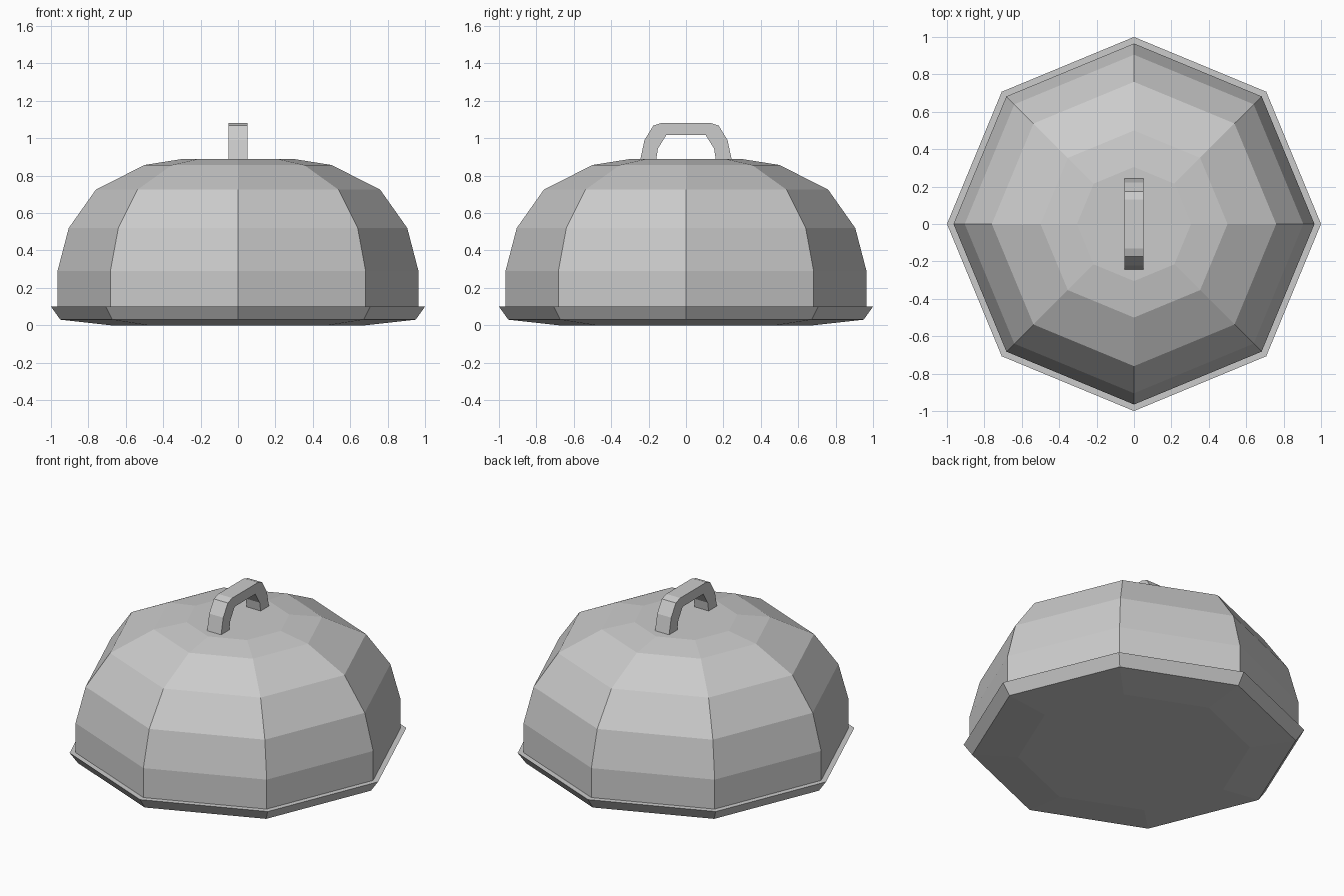
import bpy, bmesh
from math import cos, sin, pi

if "Cube" in bpy.data.objects:
    bpy.data.objects.remove(bpy.data.objects["Cube"])


def finish(name, bm):
    bmesh.ops.recalc_face_normals(bm, faces=bm.faces)
    mesh = bpy.data.meshes.new(name)
    bm.to_mesh(mesh)
    bm.free()
    obj = bpy.data.objects.new(name, mesh)
    bpy.context.collection.objects.link(obj)
    return obj


def lathe(name, profile, sides=8):
    """Revolve (radius, z) points into a capped octagonal solid."""
    bm = bmesh.new()
    rings = [[bm.verts.new((r * cos(2 * pi * i / sides), r * sin(2 * pi * i / sides), z))
              for i in range(sides)] for r, z in profile]
    for a, b in zip(rings, rings[1:]):
        for i in range(sides):
            j = (i + 1) % sides
            bm.faces.new((a[i], a[j], b[j], b[i]))
    bm.faces.new(rings[0][::-1])
    bm.faces.new(rings[-1])
    return finish(name, bm)


# Shallow tray with a flared rim
lathe("tray", [(0.68, 0), (0.95, 0.03), (1.0, 0.10)])

# Faceted dome cover, seated on the tray
lathe("dome_cover", [(0.965, 0.10), (0.965, 0.29), (0.905, 0.52), (0.76, 0.725),
                     (0.50, 0.857), (0.305, 0.888)])

# Arched handle: half profiles in (y, z), mirrored and given width along x
outer = [(0.245, 0.883), (0.222, 0.99), (0.175, 1.067), (0.13, 1.082)]
inner = [(0.16, 0.883), (0.15, 0.945), (0.105, 1.017)]


def arch(half):
    return half + [(-y, z) for y, z in reversed(half)]


# Repeat one inner point so both arches have matching counts
inner = [inner[0], inner[1], inner[2], (0.09, 1.017)]
bm = bmesh.new()
sections = [[bm.verts.new((x, y, z)) for x, (y, z) in
             ((-0.05, o), (0.05, o), (0.05, n), (-0.05, n))]
            for o, n in zip(arch(outer), arch(inner))]
for a, b in zip(sections, sections[1:]):
    for i in range(4):
        j = (i + 1) % 4
        bm.faces.new((a[i], a[j], b[j], b[i]))
bm.faces.new(sections[0])
bm.faces.new(sections[-1])
finish("handle", bm)
